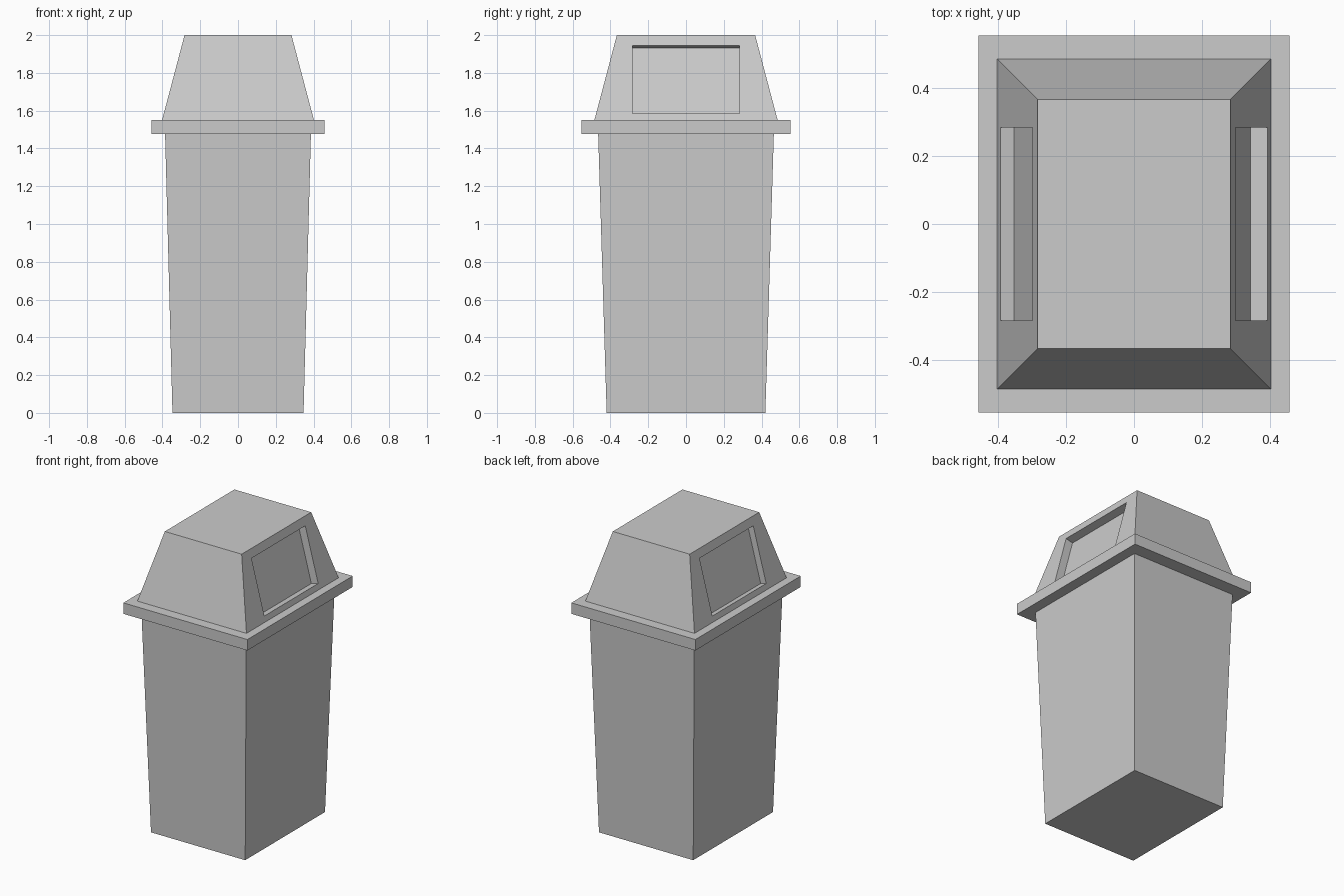
import bpy
import bmesh
from mathutils import Vector

if "Cube" in bpy.data.objects:
    bpy.data.objects.remove(bpy.data.objects["Cube"])


def loft(bm, rings):
    """Stack rectangles (half x, half y, z) into a closed shell; returns the vertex rings."""
    loops = [[bm.verts.new((sx * hx, sy * hy, z))
              for sx, sy in ((-1, -1), (1, -1), (1, 1), (-1, 1))]
             for hx, hy, z in rings]
    for a, b in zip(loops, loops[1:]):
        bridge(bm, a, b)
    bm.faces.new(loops[0][::-1])
    bm.faces.new(loops[-1])
    return loops


def bridge(bm, a, b):
    for i in range(4):
        j = (i + 1) % 4
        bm.faces.new((a[i], a[j], b[j], b[i]))


def finish(bm, name):
    bmesh.ops.recalc_face_normals(bm, faces=bm.faces[:])
    mesh = bpy.data.meshes.new(name)
    bm.to_mesh(mesh)
    bm.free()
    obj = bpy.data.objects.new(name, mesh)
    bpy.context.collection.objects.link(obj)
    return obj


# Tapered bin body
bm = bmesh.new()
loft(bm, [(0.347, 0.42, 0.0), (0.386, 0.465, 1.477)])
finish(bm, "bin_body")

# Overhanging rim
bm = bmesh.new()
loft(bm, [(0.457, 0.554, 1.477), (0.457, 0.554, 1.55)])
finish(bm, "rim")

# Tapered hood with a recessed flap on each x side
HX0, HX1, Z0, Z1 = 0.402, 0.283, 1.55, 2.0
OPEN_Y, OPEN_Z0, OPEN_Z1 = 0.283, 1.586, 1.945
bm = bmesh.new()
low, high = loft(bm, [(HX0, 0.485, Z0), (HX1, 0.366, Z1)])


def side_x(z):
    return HX0 + (HX1 - HX0) * (z - Z0) / (Z1 - Z0)


normal = Vector((Z1 - Z0, 0, HX0 - HX1)).normalized()
for side, depth in ((1, 0.052), (-1, 0.042)):
    # Outer corners in order: low -y, low +y, high +y, high -y
    a, b = (1, 2) if side > 0 else (0, 3)
    outer = [low[a], low[b], high[b], high[a]]
    for f in bm.faces[:]:
        if set(f.verts) == set(outer):
            bm.faces.remove(f)
    inward = Vector((-side * normal.x, 0, -normal.z)) * depth
    corners = [Vector((side * side_x(z), y, z))
               for y, z in ((-OPEN_Y, OPEN_Z0), (OPEN_Y, OPEN_Z0),
                            (OPEN_Y, OPEN_Z1), (-OPEN_Y, OPEN_Z1))]
    edge = [bm.verts.new(c) for c in corners]
    flap = [bm.verts.new(c + inward) for c in corners]
    bridge(bm, outer, edge)
    bridge(bm, edge, flap)
    bm.faces.new(flap)
finish(bm, "hood")
